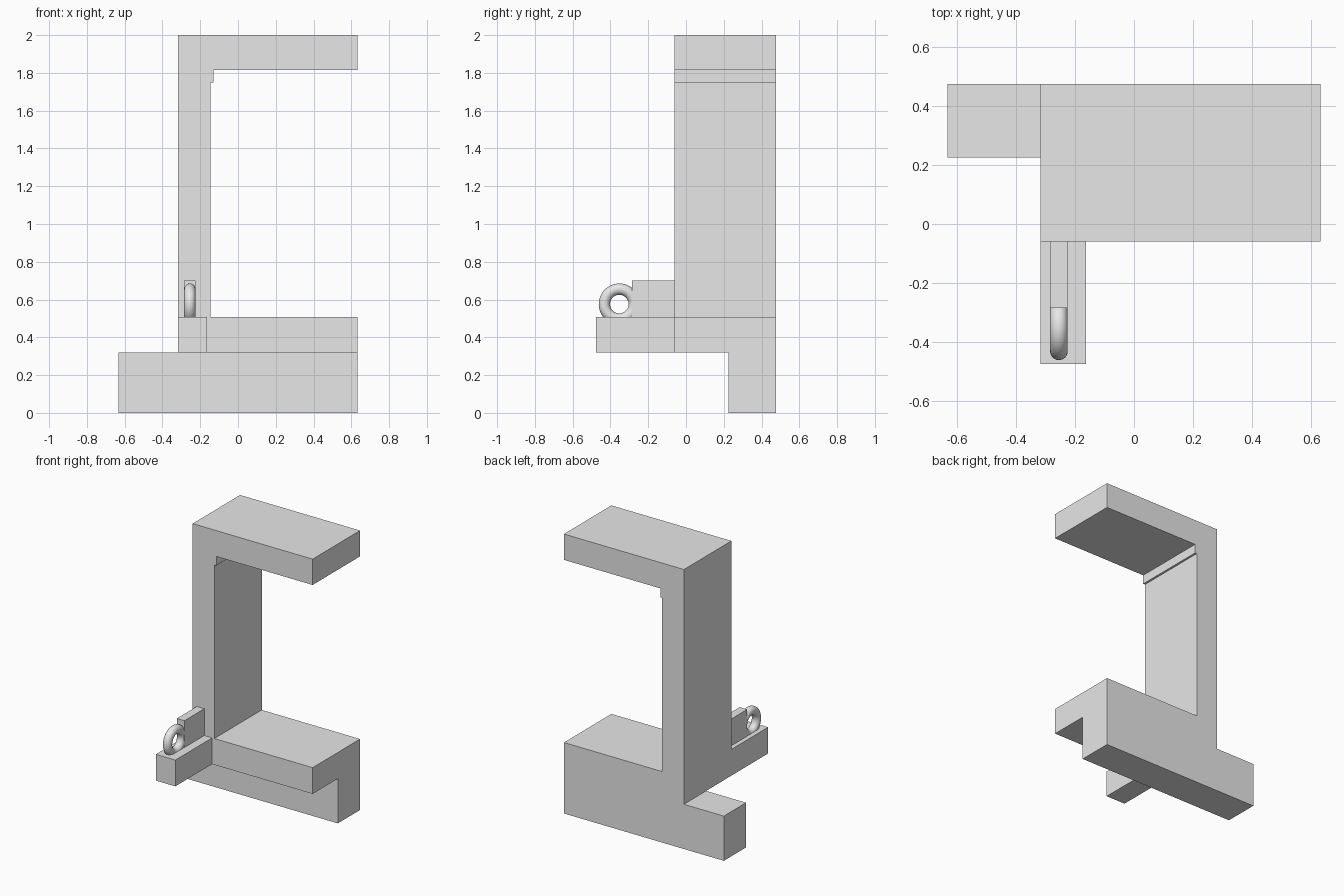
import bpy, bmesh, math

cube = bpy.data.objects.get("Cube")
if cube:
    bpy.data.objects.remove(cube, do_unlink=True)

GREY = (0.8, 0.8, 0.8, 1)
grey = bpy.data.materials.new("light_grey")
grey.use_nodes = True
grey.diffuse_color = GREY
grey.node_tree.nodes["Principled BSDF"].inputs["Base Color"].default_value = GREY


def extrude_profile(name, profile, y0, y1):
    """Extrude a closed x-z outline from y0 back to y1."""
    bm = bmesh.new()
    face = bm.faces.new([bm.verts.new((x, y0, z)) for x, z in profile])
    result = bmesh.ops.extrude_face_region(bm, geom=[face])
    verts = [v for v in result["geom"] if isinstance(v, bmesh.types.BMVert)]
    bmesh.ops.translate(bm, verts=verts, vec=(0, y1 - y0, 0))
    bmesh.ops.recalc_face_normals(bm, faces=bm.faces)
    mesh = bpy.data.meshes.new(name)
    bm.to_mesh(mesh)
    bm.free()
    mesh.materials.append(grey)
    obj = bpy.data.objects.new(name, mesh)
    bpy.context.collection.objects.link(obj)
    return obj


def block(name, x0, x1, y0, y1, z0, z1):
    return extrude_profile(name, [(x0, z0), (x1, z0), (x1, z1), (x0, z1)], y0, y1)


left, right = -0.317, 0.633
front, back = -0.06, 0.476
shelf_bottom, shelf_top = 0.32, 0.508

# C-shaped frame: shelf, upright with a small lip, and top arm
extrude_profile("c_frame", [
    (left, shelf_bottom), (right, shelf_bottom), (right, shelf_top),
    (-0.145, shelf_top), (-0.145, 1.75), (-0.13, 1.75), (-0.13, 1.815),
    (right, 1.815), (right, 2), (left, 2)], front, back)

# Rear base bar
block("base_bar", -0.633, right, 0.225, back, 0, shelf_bottom)

# Front tab and the fin that carries the ring
block("front_tab", left, -0.163, -0.476, front, shelf_bottom, shelf_top)
block("ring_fin", -0.285, -0.225, -0.285, front, shelf_top, 0.70)

# Ring, sunk into the tab and the fin
bpy.ops.mesh.primitive_torus_add(
    major_radius=0.079, minor_radius=0.03, major_segments=48, minor_segments=24,
    location=(-0.255, -0.353, 0.576), rotation=(0, math.pi / 2, 0))
ring = bpy.context.object
ring.name = "ring"
ring.data.materials.append(grey)
bpy.ops.object.shade_smooth()
